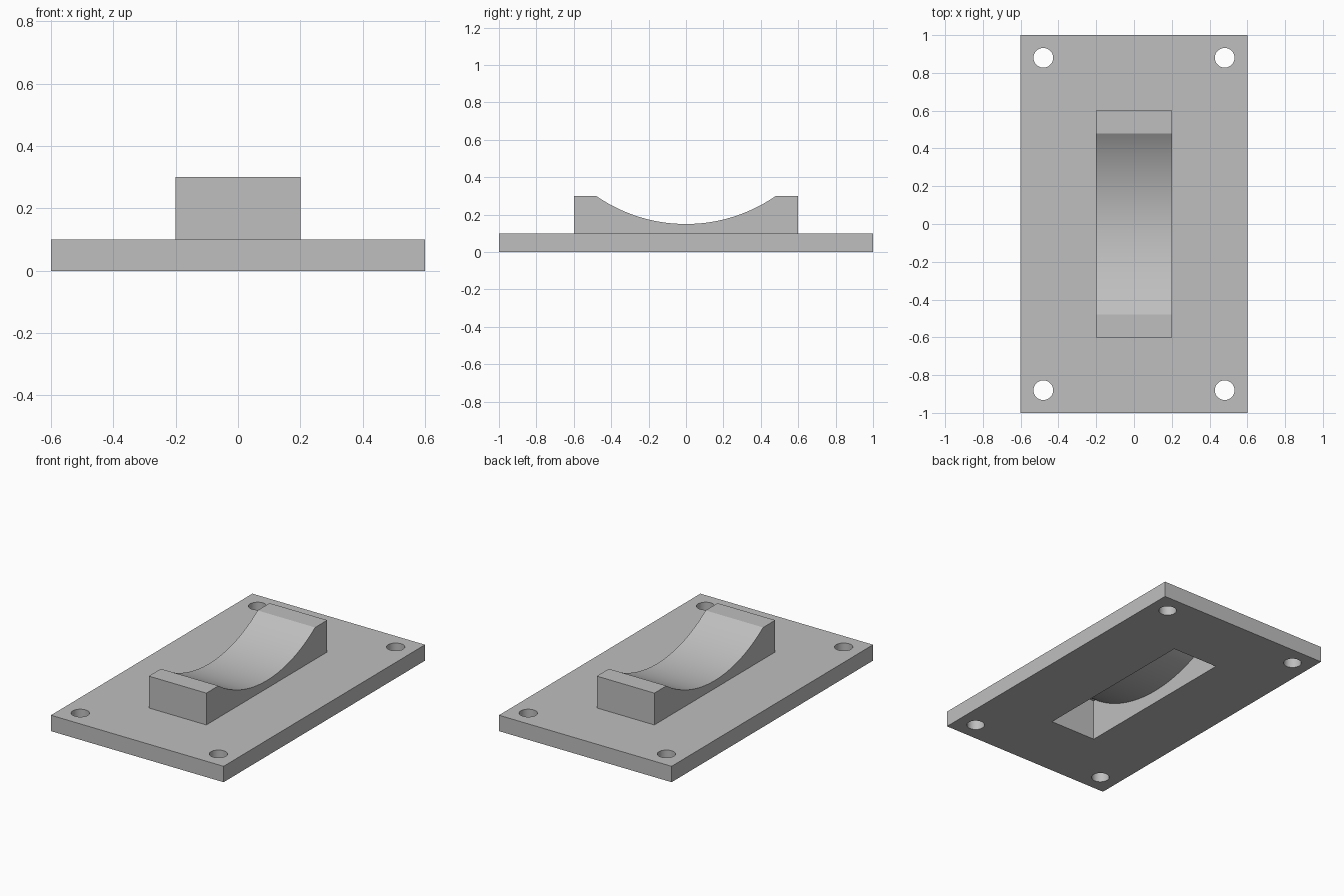
import bpy, bmesh, math

cube = bpy.data.objects.get("Cube")
if cube:
    bpy.data.objects.remove(cube, do_unlink=True)

grey = bpy.data.materials.new("plain grey")
grey.use_nodes = True
colour = (0.52, 0.52, 0.52, 1)
grey.diffuse_color = colour
grey.node_tree.nodes["Principled BSDF"].inputs["Base Color"].default_value = colour


def prism(name, outline, half_width):
    """Extrude a (y, z) outline along x, centred on x = 0."""
    bm = bmesh.new()
    face = bm.faces.new([bm.verts.new((-half_width, y, z)) for y, z in outline])
    new = bmesh.ops.extrude_face_region(bm, geom=[face])["geom"]
    moved = [v for v in new if isinstance(v, bmesh.types.BMVert)]
    bmesh.ops.translate(bm, verts=moved, vec=(2 * half_width, 0, 0))
    bmesh.ops.recalc_face_normals(bm, faces=bm.faces)
    mesh = bpy.data.meshes.new(name)
    bm.to_mesh(mesh)
    bm.free()
    mesh.materials.append(grey)
    ob = bpy.data.objects.new(name, mesh)
    bpy.context.collection.objects.link(ob)
    return ob


def saddle_outline(half_length, bottom, top, radius, steps=48):
    """Block outline whose top is hollowed by an arc about the cradle axis."""
    reach = math.asin(math.sqrt(radius ** 2 - (AXIS_Z - top) ** 2) / radius)
    arc = []
    for i in range(steps + 1):
        a = reach * (1 - 2 * i / steps)
        arc.append((radius * math.sin(a), AXIS_Z - radius * math.cos(a)))
    return [(-half_length, bottom), (half_length, bottom),
            (half_length, top)] + arc + [(-half_length, top)]


def combine(target, tool, operation):
    mod = target.modifiers.new(operation.lower(), 'BOOLEAN')
    mod.operation = operation
    mod.solver = 'EXACT'
    mod.object = tool
    bpy.context.view_layer.objects.active = target
    bpy.ops.object.modifier_apply(modifier=mod.name)
    bpy.data.objects.remove(tool, do_unlink=True)


RADIUS = 0.843
AXIS_Z = 0.15 + RADIUS

# Base plate with the curved saddle block standing on it
plate = prism("saddle_mounting_plate", [(-1, 0), (1, 0), (1, 0.1), (-1, 0.1)], 0.6)
block = prism("saddle_block", saddle_outline(0.6, 0.05, 0.3, RADIUS), 0.2)
combine(plate, block, 'UNION')

# Hollow underside following the saddle curve
cavity = prism("cavity_cutter", saddle_outline(0.56, -0.1, 0.26, RADIUS + 0.07), 0.16)
combine(plate, cavity, 'DIFFERENCE')

# Corner screw holes
for sx in (-1, 1):
    for sy in (-1, 1):
        bpy.ops.mesh.primitive_cylinder_add(vertices=48, radius=0.052, depth=0.4,
                                            location=(sx * 0.48, sy * 0.88, 0.05))
        hole = bpy.context.object
        hole.data.materials.append(grey)
        combine(plate, hole, 'DIFFERENCE')

# Smooth curves, sharp edges
bpy.ops.object.select_all(action='DESELECT')
plate.select_set(True)
bpy.context.view_layer.objects.active = plate
bpy.ops.object.shade_smooth_by_angle(angle=math.radians(20))
